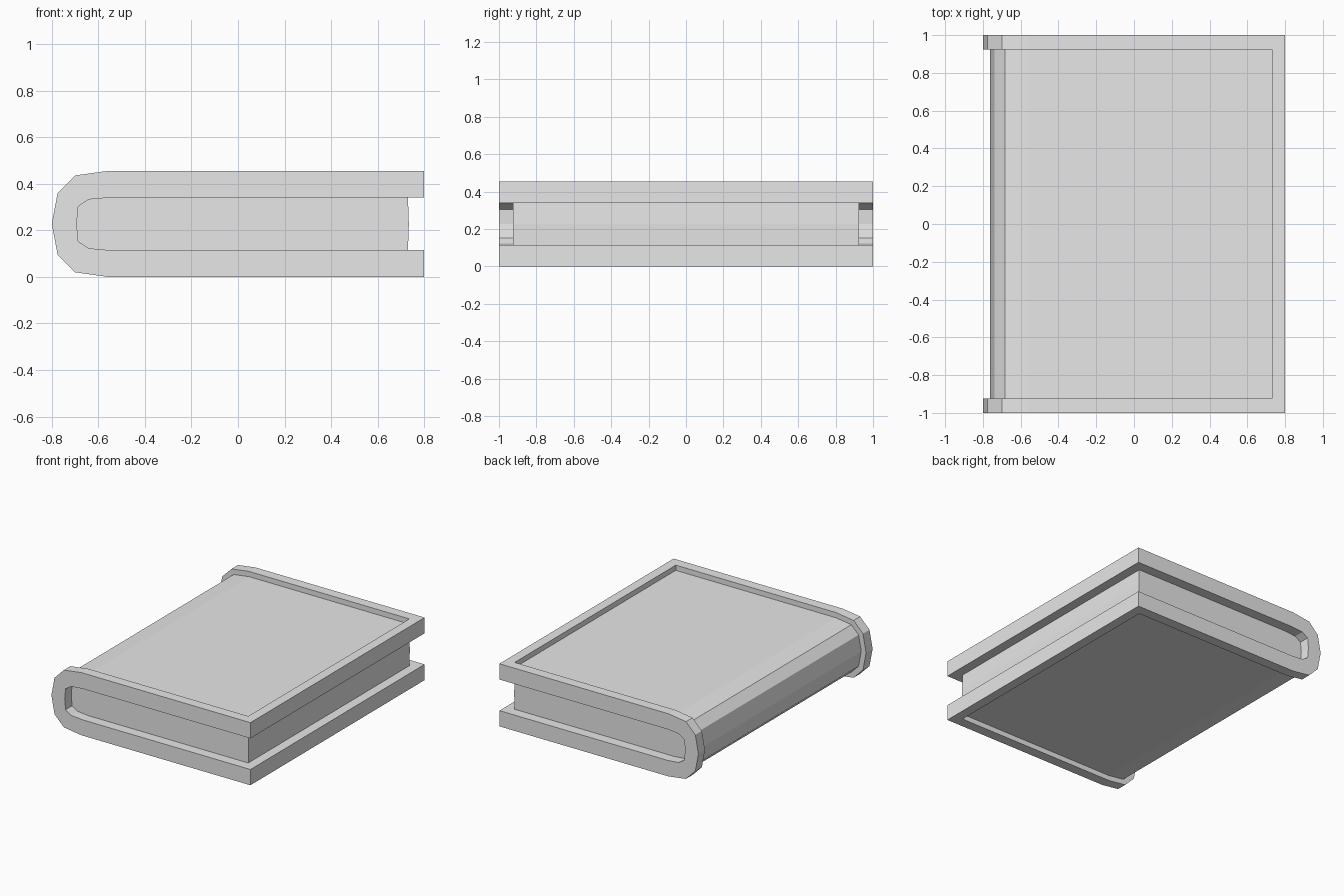
import bpy
import bmesh

cube = bpy.data.objects.get("Cube")
if cube:
    bpy.data.objects.remove(cube, do_unlink=True)

MID = 0.2275      # half of the book's height
BLOCK_Y = 0.925   # half length of the panel and of the pages
EDGE_X = 0.73     # fore edge of the panel and of the pages

grey = bpy.data.materials.new("light grey")
grey.use_nodes = True
colour = (0.8, 0.8, 0.8, 1)
grey.diffuse_color = colour
grey.node_tree.nodes["Principled BSDF"].inputs["Base Color"].default_value = colour


def mirrored(half):
    """Complete an upper half profile of (x, height above middle)."""
    full = half + [(x, -h) for x, h in reversed(half[:-1])]
    return [(x, MID + h) for x, h in full]


def finish(bm, name):
    bmesh.ops.recalc_face_normals(bm, faces=bm.faces)
    mesh = bpy.data.meshes.new(name)
    bm.to_mesh(mesh)
    bm.free()
    mesh.materials.append(grey)
    obj = bpy.data.objects.new(name, mesh)
    bpy.context.collection.objects.link(obj)
    return obj


outer = mirrored([(0.8, MID), (EDGE_X, MID), (-0.56, MID), (-0.70, 0.208),
                  (-0.775, 0.132), (-0.80, 0)])
inner = mirrored([(0.8, 0.113), (EDGE_X, 0.113), (-0.55, 0.113), (-0.64, 0.105),
                  (-0.686, 0.076), (-0.693, 0)])

# Cover: a closed wrap-around shell, in three lengthwise bands
bm = bmesh.new()
loop = outer + inner[::-1]
count = len(loop)
n = len(outer)
rows = [[bm.verts.new((x, y, z)) for x, z in loop]
        for y in (-1, -BLOCK_Y, BLOCK_Y, 1)]
panel = []
for band, (a, b) in enumerate(zip(rows, rows[1:])):
    for i in range(count):
        k = (i + 1) % count
        face = bm.faces.new((a[i], a[k], b[k], b[i]))
        # Middle band of the outside, short of the fore-edge rims
        if band == 1 and 1 <= i < n - 2:
            panel.append(face)
for row in (rows[0], rows[-1]):
    for i in range(n - 1):
        bm.faces.new((row[i], row[i + 1], row[count - 2 - i], row[count - 1 - i]))
bmesh.ops.recalc_face_normals(bm, faces=bm.faces)

# Sunken panel running over both boards and the spine
bmesh.ops.inset_region(bm, faces=panel, thickness=0, depth=-0.038,
                       use_even_offset=True, use_boundary=True)
finish(bm, "cover")

# Page block filling the inside of the cover
bm = bmesh.new()
section = inner[1:-1] + [(EDGE_X + 0.004, MID)]
front = bm.faces.new([bm.verts.new((x, -BLOCK_Y, z)) for x, z in section])
side = bmesh.ops.extrude_face_region(bm, geom=[front], use_keep_orig=True)
moved = [v for v in side["geom"] if isinstance(v, bmesh.types.BMVert)]
bmesh.ops.translate(bm, verts=moved, vec=(0, 2 * BLOCK_Y, 0))
finish(bm, "pages")
